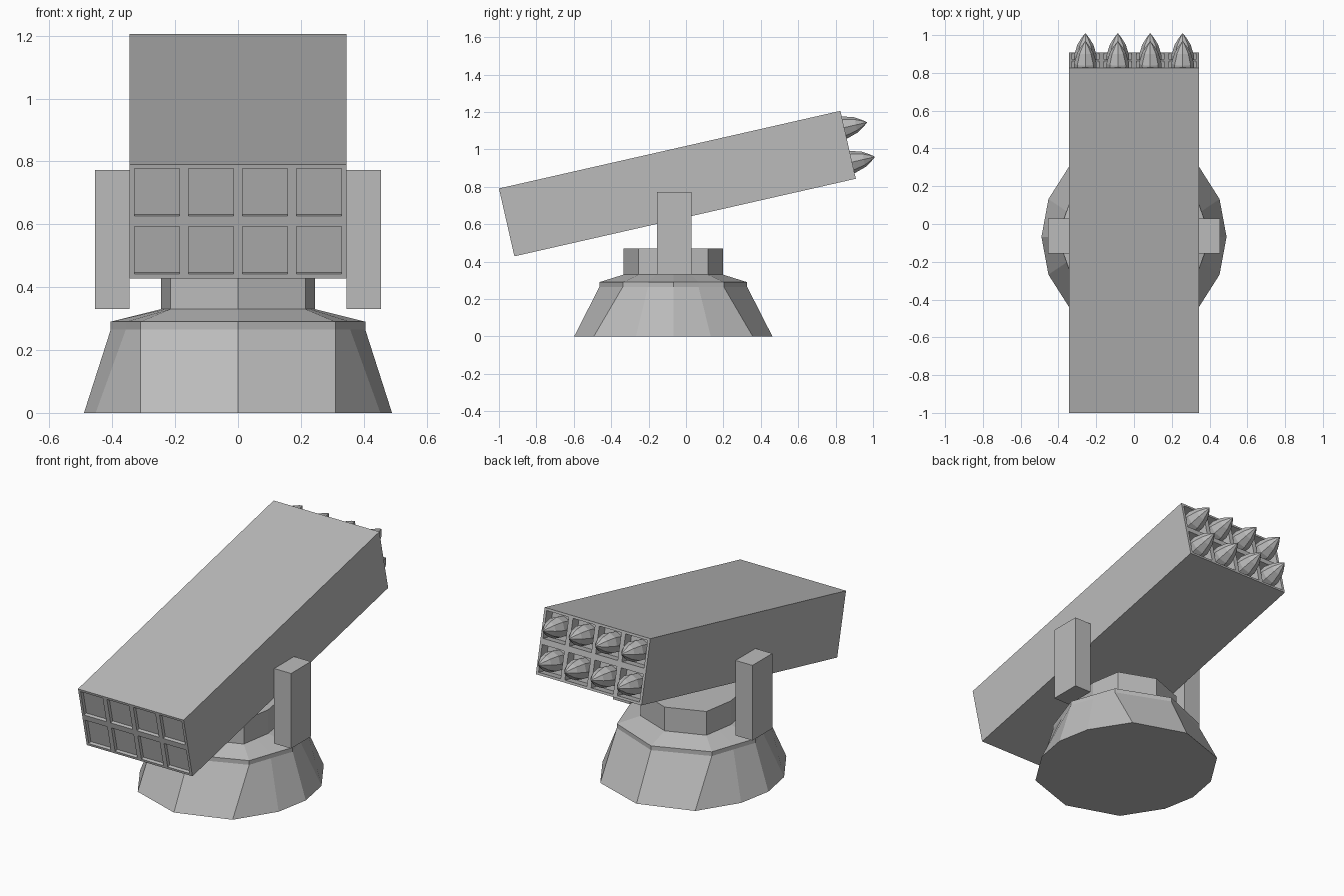
import bpy, bmesh
from math import radians
from mathutils import Matrix, Vector

cube = bpy.data.objects.get("Cube")
if cube:
    bpy.data.objects.remove(cube, do_unlink=True)

grey = bpy.data.materials.new("plain grey")
grey.use_nodes = True
grey.diffuse_color = (0.5, 0.5, 0.5, 1)
grey.node_tree.nodes["Principled BSDF"].inputs["Base Color"].default_value = (0.5, 0.5, 0.5, 1)


def finish(bm, name, matrix=Matrix()):
    bmesh.ops.recalc_face_normals(bm, faces=bm.faces)
    mesh = bpy.data.meshes.new(name)
    bm.to_mesh(mesh)
    bm.free()
    mesh.materials.append(grey)
    obj = bpy.data.objects.new(name, mesh)
    obj.matrix_world = matrix
    bpy.context.collection.objects.link(obj)
    return obj


def full_ring(quarter):
    """Mirror a quarter outline, running from the x axis to the y axis, into a closed one."""
    half = quarter + [(-x, y) for x, y in quarter[-2::-1]]
    return half + [(x, -y) for x, y in half[-2:0:-1]]


def loft(name, levels, matrix):
    """Skin a stack of (outline, height) levels and cap both ends."""
    bm = bmesh.new()
    rings = [[bm.verts.new((x, y, z)) for x, y in outline] for outline, z in levels]
    for low, high in zip(rings, rings[1:]):
        for i in range(len(low)):
            j = (i + 1) % len(low)
            bm.faces.new((low[i], low[j], high[j], high[i]))
    bm.faces.new(rings[0])
    bm.faces.new(rings[-1])
    return finish(bm, name, matrix)


# Turntable: twelve-sided foot narrowing to an octagonal rim and collar
BASE_Y = -0.068
foot = full_ring([(0.49, 0), (0.453, 0.2), (0.31, 0.425), (0, 0.53)])
rim = full_ring([(0.405, 0), (0.357, 0.135), (0.31, 0.27), (0, 0.395)])
neck = full_ring([(0.245, 0), (0.23, 0.0925), (0.215, 0.185), (0, 0.267)])
loft("turntable_base", [(foot, 0), (rim, 0.265), (rim, 0.29), (neck, 0.33), (neck, 0.47)],
     Matrix.Translation((0, BASE_Y, 0)))

# Upright brackets on both sides
for side, label in ((1, "left"), (-1, "right")):
    bm = bmesh.new()
    bmesh.ops.create_cube(bm, size=1, matrix=Matrix.Diagonal((0.11, 0.185, 0.443, 1)))
    finish(bm, label + "_bracket", Matrix.Translation((side * 0.4, -0.0625, 0.5515)))

# Tilted launcher box with recessed cells at both ends
tilt = Matrix.Translation((0, -0.046, 0.817)) @ Matrix.Rotation(radians(12.8), 4, "X")
WIDTH, LENGTH, HEIGHT = 0.69, 1.872, 0.372
COLUMNS = [(i - 1.5) * 0.1717 for i in range(4)]
ROWS = [-0.0945, 0.0945]
CELL_X, CELL_Z = 0.072, 0.0775
bm = bmesh.new()
bmesh.ops.create_cube(bm, size=1, matrix=Matrix.Diagonal((WIDTH, LENGTH, HEIGHT, 1)))
cuts = [((c + s * CELL_X, 0, 0), (1, 0, 0)) for c in COLUMNS for s in (-1, 1)]
cuts += [((0, 0, r + s * CELL_Z), (0, 0, 1)) for r in ROWS for s in (-1, 1)]
for point, normal in cuts:
    bmesh.ops.bisect_plane(bm, geom=bm.verts[:] + bm.edges[:] + bm.faces[:],
                           plane_co=point, plane_no=normal)
for end, depth in ((-1, 0.02), (1, 0.06)):
    cells = []
    for face in bm.faces:
        mid = face.calc_center_median()
        if (mid.y * end > LENGTH / 2 - 0.001
                and any(abs(mid.x - c) < 0.01 for c in COLUMNS)
                and any(abs(mid.z - r) < 0.01 for r in ROWS)):
            cells.append(face)
    pushed = bmesh.ops.extrude_discrete_faces(bm, faces=cells)["faces"]
    verts = list({v for f in pushed for v in f.verts})
    bmesh.ops.translate(bm, verts=verts, vec=Vector((0, -end * depth, 0)))
finish(bm, "launcher_box", tilt)

# Pointed rockets showing at the rear cells
SIDES = 8
PROFILE = [(-0.06, 0.058), (0.005, 0.06), (0.064, 0.042), (0.1, 0.02), (0.124, 0.002)]
for r, row in enumerate(ROWS):
    for c, column in enumerate(COLUMNS):
        levels = []
        for along, radius in PROFILE:
            spin = [Matrix.Rotation(radians(360 * k / SIDES), 2) @ Vector((radius, 0))
                    for k in range(SIDES)]
            levels.append(([tuple(p) for p in spin], along))
        place = tilt @ Matrix.Translation((column, LENGTH / 2, row)) @ Matrix.Rotation(radians(-90), 4, "X")
        loft(f"rocket_{r + 1}_{c + 1}", levels, place)
